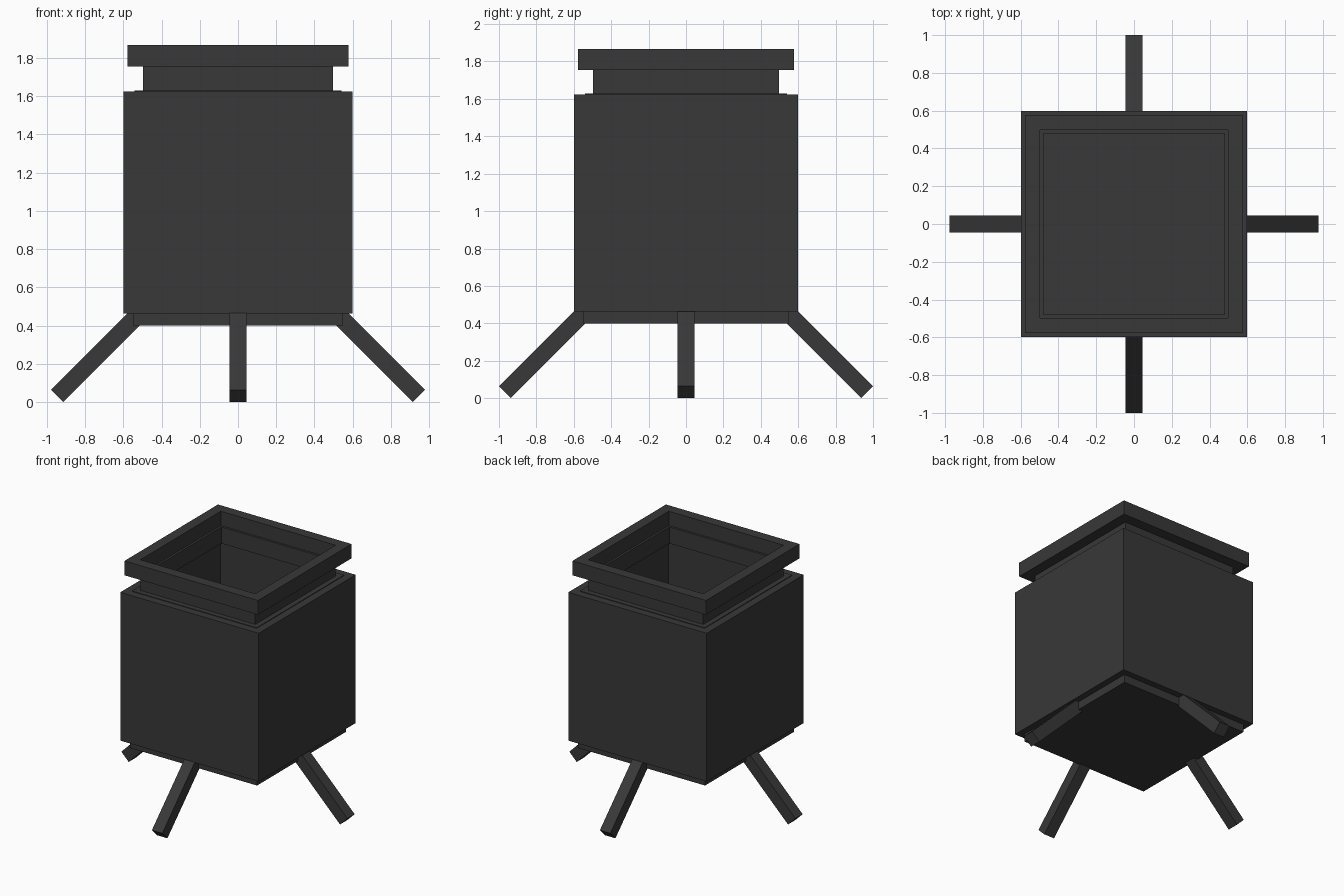
import bpy, bmesh
from math import radians, pi
from mathutils import Matrix

if "Cube" in bpy.data.objects:
    bpy.data.objects.remove(bpy.data.objects["Cube"])

iron = bpy.data.materials.new("dark_iron")
iron.diffuse_color = (0.04, 0.04, 0.04, 1)
iron.use_nodes = True
iron.node_tree.nodes["Principled BSDF"].inputs["Base Color"].default_value = iron.diffuse_color


def finish(name, bm):
    bmesh.ops.recalc_face_normals(bm, faces=bm.faces)
    mesh = bpy.data.meshes.new(name)
    bm.to_mesh(mesh)
    bm.free()
    mesh.materials.append(iron)
    obj = bpy.data.objects.new(name, mesh)
    bpy.context.collection.objects.link(obj)
    return obj


def square_sweep(name, profile, closed):
    """Sweep a (half width, height) profile round a square; cap the ends if open."""
    bm = bmesh.new()
    corners = [(-1, -1), (1, -1), (1, 1), (-1, 1)]
    loops = [[bm.verts.new((cx * r, cy * r, z)) for cx, cy in corners]
             for r, z in profile]
    pairs = list(zip(loops, loops[1:]))
    if closed:
        pairs.append((loops[-1], loops[0]))
    else:
        bm.faces.new(loops[0])
        bm.faces.new(loops[-1])
    for a, b in pairs:
        for i in range(4):
            j = (i + 1) % 4
            bm.faces.new((a[i], a[j], b[j], b[i]))
    return finish(name, bm)


# Hollow firebox with an inset base and a thin raised lip on top
square_sweep("body", [(0.55, 0.40), (0.55, 0.463), (0.599, 0.463), (0.599, 1.623),
                      (0.54, 1.623), (0.54, 1.628), (0.50, 1.628), (0.50, 0.45)], False)

# Neck: thin square tube
square_sweep("neck", [(0.497, 1.625), (0.497, 1.754), (0.48, 1.754), (0.48, 1.625)], True)

# Rim: wider square frame on top of the neck
square_sweep("rim", [(0.578, 1.754), (0.578, 1.866), (0.497, 1.866), (0.497, 1.754)], True)

# Four square bar legs splayed at 45 degrees
LENGTH, THICK = 0.61, 0.09
legs = [("right_leg", 0, 0.978), ("back_leg", 90, 1.0),
        ("left_leg", 180, 0.978), ("front_leg", 270, 1.0)]
for name, angle, reach in legs:
    bm = bmesh.new()
    bmesh.ops.create_cube(bm, size=1)
    half = THICK / 2 * 0.7071
    place = (Matrix.Rotation(radians(angle), 4, 'Z')
             @ Matrix.Translation((reach - half, 0, half))
             @ Matrix.Rotation(-pi / 4, 4, 'Y')
             @ Matrix.Rotation(pi / 2, 4, 'Y').inverted()
             @ Matrix.Translation((LENGTH / 2, 0, 0))
             @ Matrix.Diagonal((LENGTH, THICK, THICK, 1)))
    bm.transform(place)
    finish(name, bm)
